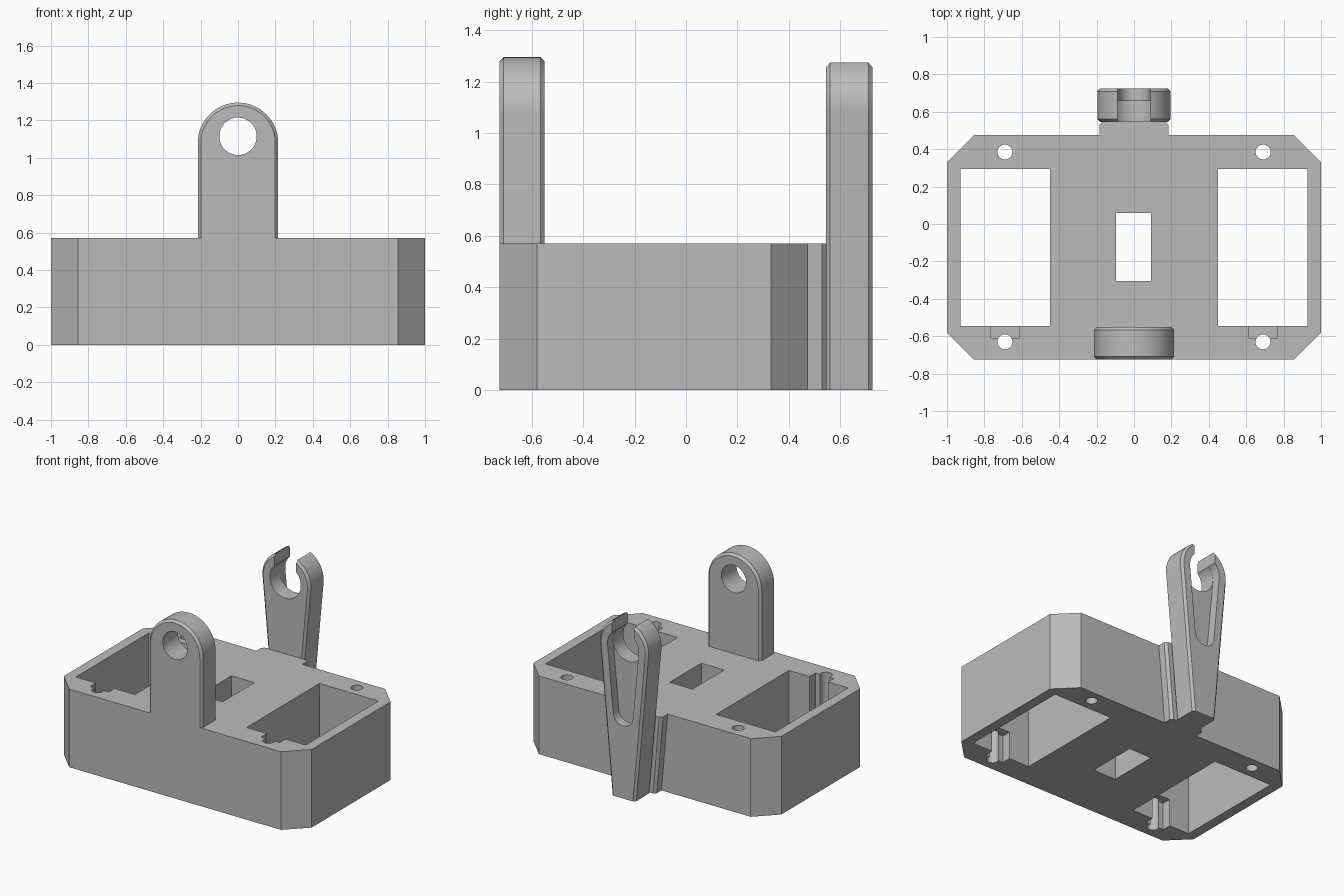
import bpy, bmesh
from math import cos, sin, radians, pi
from mathutils import Matrix

cube = bpy.data.objects.get("Cube")
if cube:
    bpy.data.objects.remove(cube, do_unlink=True)

grey = bpy.data.materials.new("light_grey_plastic")
grey.use_nodes = True
COLOUR = (0.5, 0.5, 0.5, 1)
grey.diffuse_color = COLOUR
grey.node_tree.nodes["Principled BSDF"].inputs["Base Color"].default_value = COLOUR

BODY_TOP, FRONT, BACK = 0.57, -0.725, 0.475


def arc(x, z, r, start, end, steps=32):
    angles = [radians(start + (end - start) * i / steps) for i in range(steps + 1)]
    return [(x + r * cos(a), z + r * sin(a)) for a in angles]


def finish(bm, name):
    bmesh.ops.recalc_face_normals(bm, faces=bm.faces)
    mesh = bpy.data.meshes.new(name)
    bm.to_mesh(mesh)
    bm.free()
    mesh.materials.append(grey)
    ob = bpy.data.objects.new(name, mesh)
    bpy.context.collection.objects.link(ob)
    return ob


def plate(name, outline, y0, y1, chamfer=0, both=True):
    """Extrude an x-z outline along y, chamfering its rims but not long level edges."""
    bm = bmesh.new()
    face = bm.faces.new([bm.verts.new((x, y0, z)) for x, z in outline])
    moved = bmesh.ops.extrude_face_region(bm, geom=[face], use_keep_orig=True)["geom"]
    verts = [v for v in moved if isinstance(v, bmesh.types.BMVert)]
    bmesh.ops.translate(bm, verts=verts, vec=(0, y1 - y0, 0))
    bmesh.ops.recalc_face_normals(bm, faces=bm.faces)
    if chamfer:
        rims = []
        for e in bm.edges:
            a, b = e.verts[0].co, e.verts[1].co
            level = abs(a.z - b.z) < 1e-5 and e.calc_length() > 0.1
            on_rim = abs(a.y - b.y) < 1e-5 and (both or abs(a.y - y1) < 1e-5)
            if on_rim and not level:
                rims.append(e)
        bmesh.ops.bevel(bm, geom=rims, offset=chamfer, segments=1, affect='EDGES')
    return finish(bm, name)


def block(name, x0, x1, y0, y1, z0, z1):
    return plate(name, [(x0, z0), (x1, z0), (x1, z1), (x0, z1)], y0, y1)


def cylinder(name, r, depth, matrix, sides=32):
    bm = bmesh.new()
    bmesh.ops.create_cone(bm, cap_ends=True, segments=sides, radius1=r, radius2=r,
                          depth=depth, matrix=matrix)
    return finish(bm, name)


def combine(target, tools, operation):
    for tool in tools:
        mod = target.modifiers.new(tool.name, 'BOOLEAN')
        mod.operation, mod.solver, mod.object = operation, 'EXACT', tool
        bpy.context.view_layer.objects.active = target
        bpy.ops.object.modifier_apply(modifier=mod.name)
        bpy.data.objects.remove(tool, do_unlink=True)


# Main body: box with chamfered vertical corners
body = block("bracket_body", -1, 1, FRONT, BACK, 0, BODY_TOP)
bm = bmesh.new()
bm.from_mesh(body.data)
corners = [e for e in bm.edges if abs(e.verts[0].co.z - e.verts[1].co.z) > 0.1]
bmesh.ops.bevel(bm, geom=corners, offset=0.145, segments=1, affect='EDGES')
bm.to_mesh(body.data)
bm.free()

# Openings: side pockets, nut notches, screw holes and centre window
cuts = [block("window", -0.095, 0.09, -0.305, 0.06, -0.1, 0.7)]
for s in (-1, 1):
    x0, x1 = sorted((s * 0.45, s * 0.927))
    cuts.append(block("pocket", x0, x1, -0.545, 0.295, -0.1, 0.7))
    x0, x1 = sorted((s * 0.615, s * 0.765))
    for z0, z1 in ((-0.1, 0.2), (0.28, 0.7)):
        cuts.append(block("notch", x0, x1, -0.612, -0.5, z0, z1))
    for y in (-0.63, 0.385):
        cuts.append(cylinder("screw_hole", 0.04, 2, Matrix.Translation((s * 0.69, y, 0.3))))
combine(body, cuts, 'DIFFERENCE')

# Front lug with a round hole
lug = plate("front_lug", [(-0.215, 0.5), (0.215, 0.5)] + arc(0, 1.08, 0.215, 0, 180),
            FRONT, -0.55, 0.016)
along_y = Matrix.Rotation(pi / 2, 4, 'X')
bore = cylinder("bore", 0.1, 0.6, Matrix.Translation((0, -0.64, 1.115)) @ along_y, 48)
combine(lug, [bore], 'DIFFERENCE')

# Tapered neck joining the rear arm to the body
neck = plate("neck", [(-0.135, 0), (0.135, 0), (0.185, BODY_TOP), (-0.185, BODY_TOP)],
             BACK - 0.05, 0.547, 0.018, both=False)

# Rear arm: tapered, with an open clip and a long recess in its back
arm = plate("rear_clip_arm", [(-0.095, 0), (0.095, 0)] + arc(0, 1.1, 0.195, -5, 185),
            0.545, 0.725, 0.016)
clip_bore = cylinder("clip_bore", 0.125, 0.6, Matrix.Translation((0, 0.64, 1.1)) @ along_y, 48)
clip_gap = block("clip_gap", -0.088, 0.088, 0.4, 0.9, 1.1, 1.5)
recess = plate("recess", arc(0, 1.1, 0.126, -5, 185) + arc(0, 0.61, 0.08, 185, 355), 0.66, 0.8)
combine(arm, [clip_bore, clip_gap, recess], 'DIFFERENCE')

# One solid part, smooth on the curves
combine(body, [lug, neck, arm], 'UNION')
bpy.ops.object.select_all(action='DESELECT')
body.select_set(True)
bpy.context.view_layer.objects.active = body
bpy.ops.object.shade_smooth_by_angle(angle=radians(25))
